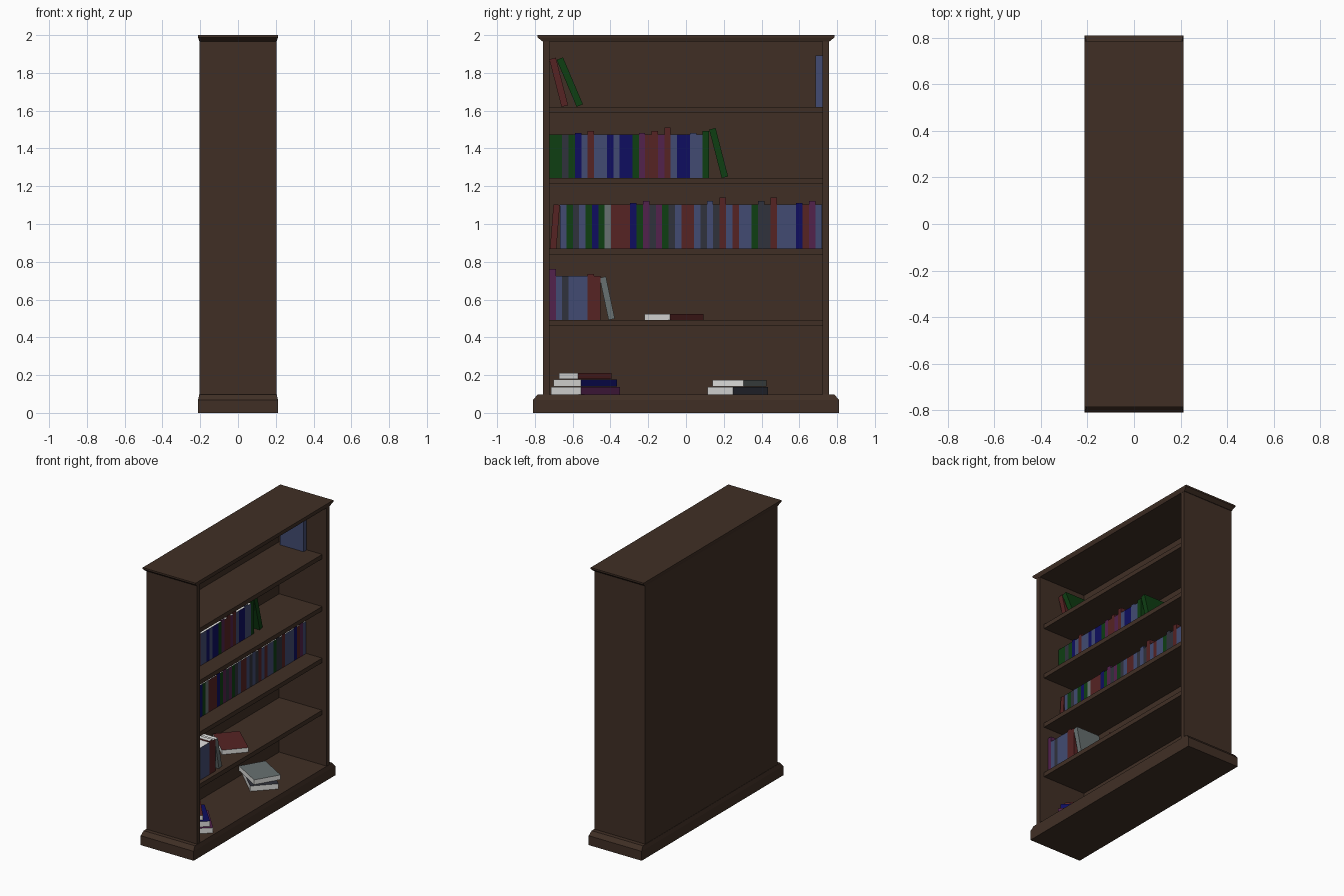
import bpy, bmesh, math
from mathutils import Matrix

if "Cube" in bpy.data.objects:
    bpy.data.objects.remove(bpy.data.objects["Cube"])


def material(name, r, g, b):
    m = bpy.data.materials.new(name)
    lin = [((c / 255 + 0.055) / 1.055) ** 2.4 if c > 10 else c / 255 / 12.92 for c in (r, g, b)]
    m.diffuse_color = (*lin, 1)
    m.use_nodes = True
    m.node_tree.nodes["Principled BSDF"].inputs["Base Color"].default_value = m.diffuse_color
    return m


WOOD = material("dark_wood", 64, 47, 37)
PAGES = material("page_white", 226, 226, 224)
COVERS = {
    "R": material("cover_red", 86, 35, 35),
    "G": material("cover_green", 14, 62, 18),
    "N": material("cover_navy", 14, 13, 96),
    "B": material("cover_steel_blue", 66, 75, 114),
    "P": material("cover_purple", 82, 34, 76),
    "S": material("cover_slate", 48, 50, 60),
    "W": material("cover_grey", 104, 113, 113),
}


def add_object(name, bm, mats):
    bmesh.ops.recalc_face_normals(bm, faces=bm.faces)
    mesh = bpy.data.meshes.new(name)
    bm.to_mesh(mesh)
    bm.free()
    for m in mats:
        mesh.materials.append(m)
    ob = bpy.data.objects.new(name, mesh)
    bpy.context.collection.objects.link(ob)
    return ob


def cube(lo, hi):
    bm = bmesh.new()
    bmesh.ops.create_cube(bm, size=1)
    for v in bm.verts:
        v.co = [lo[i] if v.co[i] < 0 else hi[i] for i in range(3)]
    return bm


def board(name, lo, hi):
    return add_object(name, cube(lo, hi), [WOOD])


def moulding(name, rings):
    """Stack of rectangles (z, half x, half y) skinned into a solid."""
    bm = bmesh.new()
    loops = [[bm.verts.new((sx * hx, sy * hy, z)) for sx, sy in ((-1, -1), (1, -1), (1, 1), (-1, 1))]
             for z, hx, hy in rings]
    for a, b in zip(loops, loops[1:]):
        for i in range(4):
            j = (i + 1) % 4
            bm.faces.new((a[i], a[j], b[j], b[i]))
    bm.faces.new(loops[0])
    bm.faces.new(loops[-1])
    add_object(name, bm, [WOOD])


def book(name, colour, depth, thick, height, matrix):
    """Spine faces +x, covers face +-y, the other faces are pages."""
    bm = cube((-depth, 0, 0), (0, thick, height))
    bmesh.ops.recalc_face_normals(bm, faces=bm.faces)
    for f in bm.faces:
        f.material_index = 0 if f.normal.x > 0.5 or abs(f.normal.y) > 0.5 else 1
    bm.transform(matrix)
    add_object(name, bm, [COVERS[colour], PAGES])


def upright(colour, x, y, z, thick, height, lean=0, depth=0.19):
    a = math.radians(lean)
    lift = max(0, -thick * math.sin(a))
    book("leaning_book" if lean else "upright_book", colour, depth, thick, height,
         Matrix.Translation((x, y, z + lift)) @ Matrix.Rotation(a, 4, 'X'))


def row(x, y, z, step, base, colours, heights):
    for i, (c, h) in enumerate(zip(colours, heights)):
        upright(c, x, y + i * step, z, step, base + int(h) * 0.0095)


def flat(colour, x, y, z, thick, width, length, angle):
    book("lying_book", colour, width, thick, length,
         Matrix.Translation((x, y, z + thick)) @ Matrix.Rotation(math.radians(angle), 4, 'Z')
         @ Matrix.Rotation(math.radians(-90), 4, 'X'))


# carcass
FLOOR, TOP = 0.097, 1.967
moulding("plinth", [(0, 0.212, 0.81), (0.068, 0.212, 0.81), (FLOOR, 0.205, 0.786)])
moulding("cornice", [(TOP, 0.204, 0.76), (1.988, 0.212, 0.787), (2.0, 0.212, 0.787)])
board("left_side", (-0.203, -0.756, FLOOR), (0.203, -0.723, TOP))
board("right_side", (-0.203, 0.723, FLOOR), (0.203, 0.756, TOP))
board("back_panel", (-0.203, -0.723, FLOOR), (-0.176, 0.723, TOP))
SHELVES = [0.492, 0.869, 1.243, 1.62]
for z in SHELVES:
    board("shelf", (-0.176, -0.723, z - 0.032), (0.168, 0.723, z))

# top shelf
upright("R", 0.042, -0.659, SHELVES[3], 0.036, 0.26, 14.5)
upright("G", 0.042, -0.579, SHELVES[3], 0.036, 0.27, 23)
upright("B", 0.045, 0.686, SHELVES[3], 0.036, 0.272)

# second shelf from the top
STEP = 0.0338
row(0.042, -0.723, SHELVES[2], STEP, 0.23,
    "GGSGNBRBBNBNNGPRRPRBNNBBG", "0000102000000010204000102")
upright("G", 0.042, 0.189, SHELVES[2], 0.035, 0.265, 14.5)

# middle shelf
upright("R", 0.04, -0.72, SHELVES[1], 0.034, 0.233, -4.5)
row(0.04, -0.667, SHELVES[1], STEP, 0.233,
    "BGSBGNGWRRRNGPSPGSBRRBSBSRBRBBGSSRBBBNRPB",
    "00000000000102000000000204000002040001020")

# second shelf from the bottom
row(0.135, -0.723, SHELVES[0], STEP, 0.233, "PBSBBBRR", "40000010")
upright("W", 0.135, -0.41, SHELVES[0], 0.034, 0.228, 12)
flat("R", 0.145, -0.085, SHELVES[0], 0.032, 0.18, 0.265, 48)

# piles on the floor
flat("P", 0.19, -0.555, 0.098, 0.038, 0.239, 0.276, 42)
flat("N", 0.165, -0.555, 0.139, 0.038, 0.213, 0.26, 43)
flat("R", 0.12, -0.572, 0.18, 0.032, 0.16, 0.23, 39)
flat("S", 0.15, 0.25, 0.098, 0.038, 0.19, 0.265, 46)
flat("W", 0.127, 0.305, 0.139, 0.034, 0.19, 0.24, 59.5)
